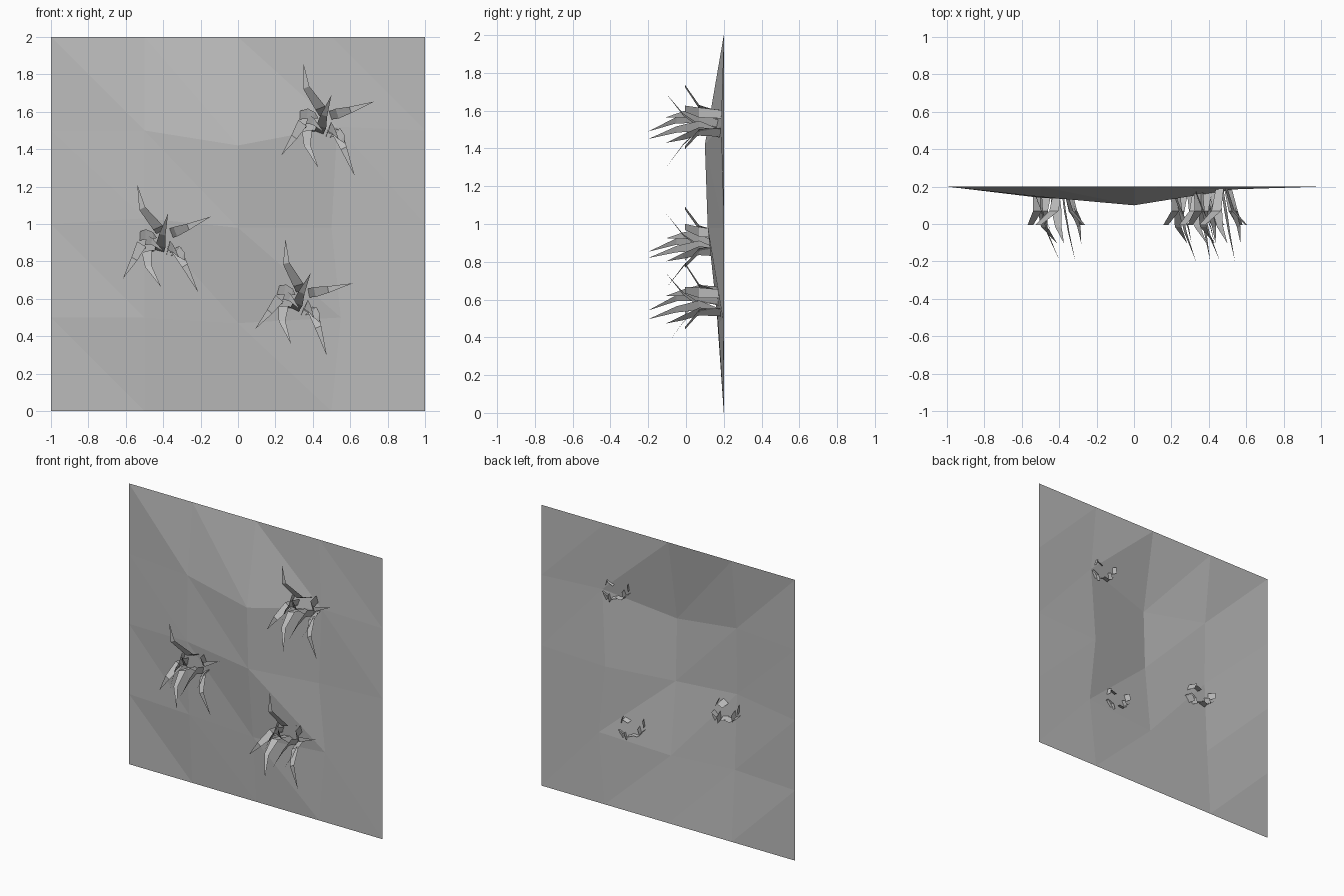
import bpy
import bmesh
from math import radians
from mathutils import Vector, Matrix

cube = bpy.data.objects.get("Cube")
if cube:
    bpy.data.objects.remove(cube, do_unlink=True)

grey = bpy.data.materials.new("stone grey")
grey.use_nodes = True
colour = (0.5, 0.5, 0.5, 1)
grey.diffuse_color = colour
grey.node_tree.nodes["Principled BSDF"].inputs["Base Color"].default_value = colour


def finish(bm, name):
    mesh = bpy.data.meshes.new(name)
    bm.to_mesh(mesh)
    bm.free()
    mesh.materials.append(grey)
    obj = bpy.data.objects.new(name, mesh)
    bpy.context.collection.objects.link(obj)
    return obj


# Faceted wall panel: regular grid whose inner points are pushed forward
inner = {
    (1, 1): (-0.5, 0.165, 0.5), (2, 1): (0, 0.17, 0.47), (3, 1): (0.55, 0.195, 0.5),
    (1, 2): (-0.5, 0.14, 1.03), (2, 2): (0, 0.115, 0.98), (3, 2): (0.5, 0.195, 0.98),
    (1, 3): (-0.5, 0.145, 1.5), (2, 3): (0, 0.1, 1.42), (3, 3): (0.53, 0.185, 1.52),
}
bm = bmesh.new()
grid = {}
for i in range(5):
    for j in range(5):
        grid[i, j] = bm.verts.new(inner.get((i, j), (i / 2 - 1, 0.2, j / 2)))
for i in range(4):
    for j in range(4):
        low_left, low_right = grid[i, j], grid[i + 1, j]
        top_left, top_right = grid[i, j + 1], grid[i + 1, j + 1]
        bm.faces.new((low_left, low_right, top_left))
        bm.faces.new((low_right, top_right, top_left))
finish(bm, "wall_panel")

# Blade depths at root, middle, bend and tip
FLAT = (0.2, 0.07, -0.005, -0.005)
MID = (0.2, 0.07, -0.015, -0.105)
LONG = (0.2, 0.07, -0.05, -0.2)
WIDTHS = (0.045, 0.055, 0.035)

# Each blade: depths, then sideways and upward offsets from the tuft centre
blades = [
    (FLAT, (0.03, 0.05), (0.01, 0.09), (-0.065, 0.2), (-0.08, 0.33)),
    (FLAT, (0.06, 0.05), (0.1, 0.06), (0.17, 0.08), (0.3, 0.125)),
    (FLAT, (0.07, -0.03), (0.1, -0.04), (0.135, -0.125), (0.195, -0.275)),
    (FLAT, (-0.09, -0.01), (-0.085, 0.01), (-0.13, -0.065), (-0.2, -0.165)),
    (MID, (0, -0.05), (0.015, -0.01), (0.03, 0.05), (0.07, 0.16)),
    (MID, (-0.03, -0.04), (-0.06, -0.03), (-0.06, -0.11), (0, -0.23)),
    (MID, (-0.11, 0.05), (-0.06, 0.06), (-0.02, 0.05), (0, 0.035)),
    (MID, (0.07, -0.05), (0.1, -0.04), (0.13, -0.07), (0.14, -0.1)),
    (LONG, (-0.07, -0.01), (-0.06, 0.03), (-0.03, 0.02), (0.03, -0.04)),
    (LONG, (0.04, -0.06), (0.06, -0.01), (0.08, -0.03), (0.11, -0.08)),
]


def add_blade(bm, depths, *path):
    """Tapered ribbon bent along its path, ending in a point."""
    points = [Vector((x, y, z)) for (x, z), y in zip(path, depths)]
    run = points[-1] - points[0]
    side = Vector((-run.z, 0, run.x)).normalized()
    rows = [(bm.verts.new(p - side * w / 2), bm.verts.new(p + side * w / 2))
            for p, w in zip(points, WIDTHS)]
    for (a, b), (c, d) in zip(rows, rows[1:]):
        bm.faces.new((a, b, d, c))
    bm.faces.new((*rows[-1], bm.verts.new(points[-1])))


# Three tufts, each turned a little
tufts = {
    "upper_tuft": (0.43, 1.53, 0),
    "middle_tuft": (-0.43, 0.89, -5),
    "lower_tuft": (0.305, 0.585, 5),
}
for name, (x, z, turn) in tufts.items():
    bm = bmesh.new()
    for blade in blades:
        add_blade(bm, *blade)
    bm.transform(Matrix.Translation((x, 0, z)) @ Matrix.Rotation(radians(turn), 4, 'Y'))
    finish(bm, name)
